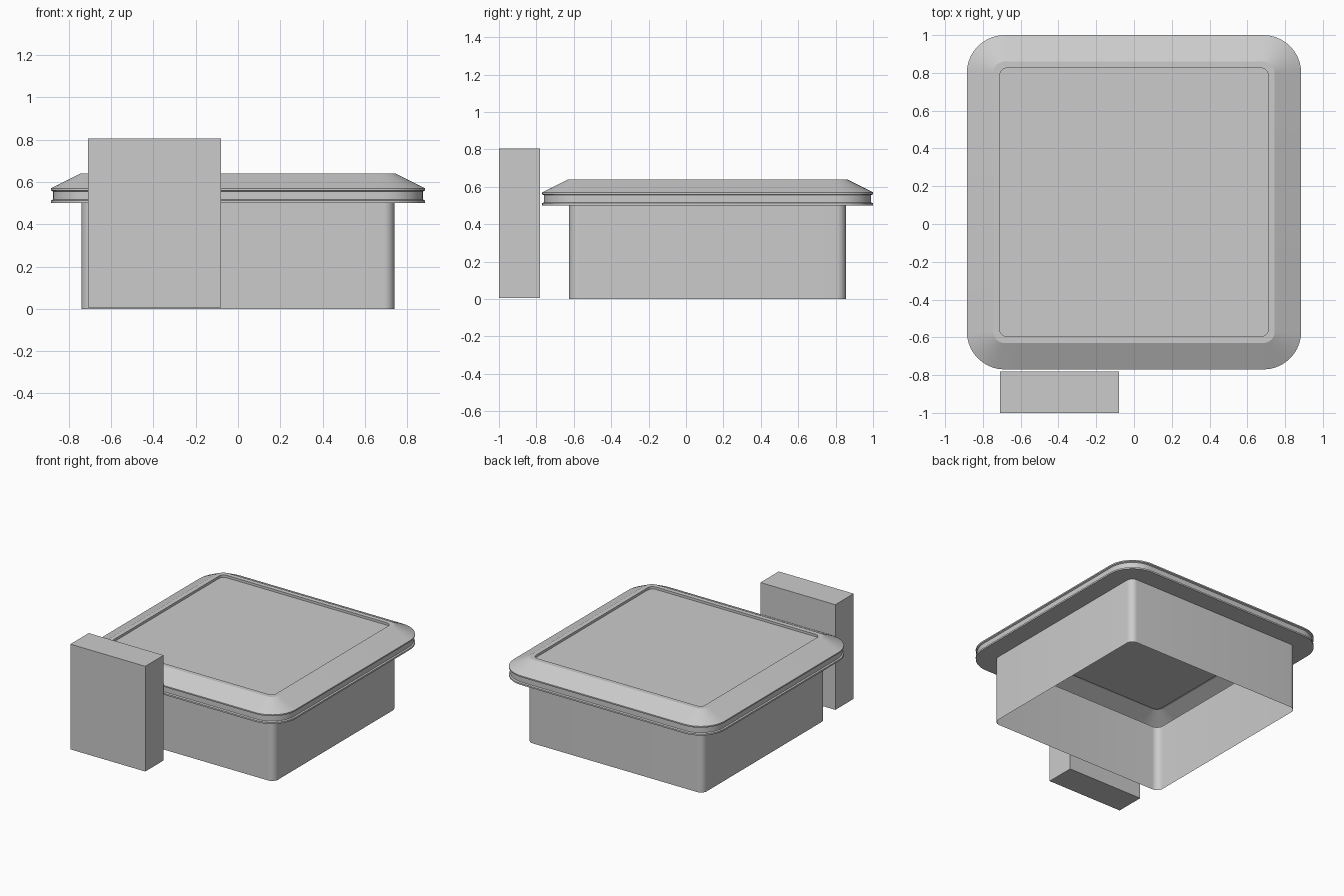
import bpy, bmesh, math

if "Cube" in bpy.data.objects:
    bpy.data.objects.remove(bpy.data.objects["Cube"])

CENTRE_Y = 0.115
SEG = 10  # segments per rounded corner


def rounded_square(bm, half, radius, z):
    """Ring of vertices for a square with rounded corners."""
    ring = []
    c = half - radius
    for q, (sx, sy) in enumerate([(1, 1), (-1, 1), (-1, -1), (1, -1)]):
        for i in range(SEG + 1):
            a = math.pi / 2 * (q + i / SEG)
            ring.append(bm.verts.new((sx * c + radius * math.cos(a),
                                      sy * c + radius * math.sin(a), z)))
    return ring


def loft(name, profile, cap_end=False):
    """Skin a stack of rounded squares given as (half, radius, z)."""
    bm = bmesh.new()
    rings = [rounded_square(bm, *p) for p in profile]
    n = len(rings[0])
    for low, high in zip(rings, rings[1:]):
        for i in range(n):
            j = (i + 1) % n
            bm.faces.new((low[i], low[j], high[j], high[i]))
    if cap_end:
        bm.faces.new(rings[-1])
    mesh = bpy.data.meshes.new(name)
    bm.to_mesh(mesh)
    bm.free()
    obj = bpy.data.objects.new(name, mesh)
    obj.location.y = CENTRE_Y
    bpy.context.collection.objects.link(obj)
    bpy.ops.object.select_all(action='DESELECT')
    obj.select_set(True)
    bpy.context.view_layer.objects.active = obj
    bpy.ops.object.shade_smooth_by_angle(angle=math.radians(20))
    return obj


# Hollow body, open underneath
loft("body", [(0.74, 0.05, 0.0), (0.74, 0.05, 0.5)])

# Lid shell: underside flange, grooved rim, sloped border, recessed panel
loft("lid", [
    (0.74, 0.05, 0.5),
    (0.885, 0.20, 0.5),
    (0.885, 0.20, 0.512),
    (0.875, 0.19, 0.517),
    (0.875, 0.19, 0.555),
    (0.885, 0.20, 0.560),
    (0.885, 0.20, 0.570),
    (0.745, 0.06, 0.640),
    (0.711, 0.04, 0.640),
    (0.711, 0.04, 0.622),
], cap_end=True)

# Upright block standing in front
bpy.ops.mesh.primitive_cube_add(size=1, location=(-0.395, -0.89, 0.405))
block = bpy.context.object
block.name = "front_block"
block.scale = (0.63, 0.22, 0.80)
